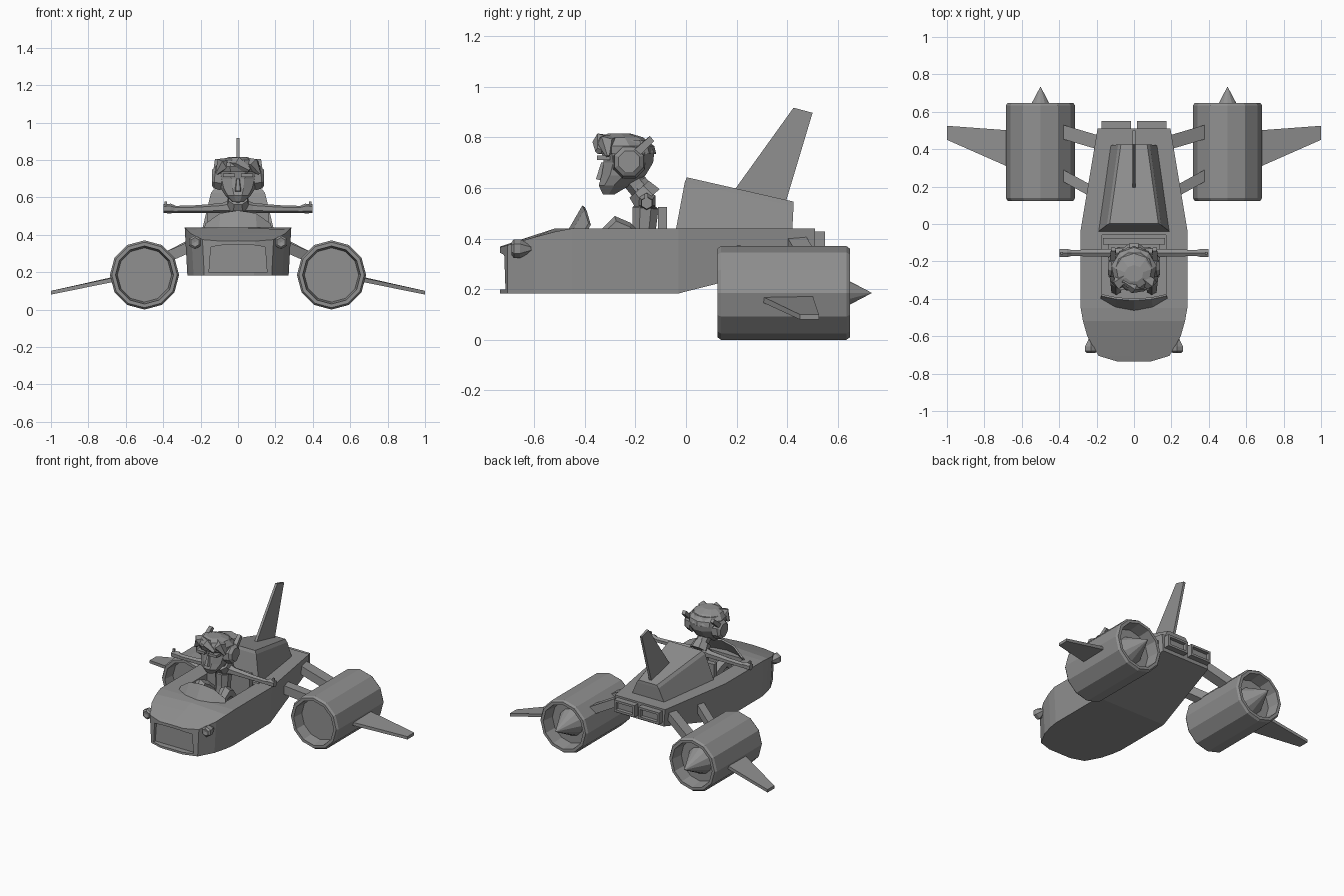
import bpy, bmesh
from math import sin, cos, pi
from mathutils import Vector

if "Cube" in bpy.data.objects:
    bpy.data.objects.remove(bpy.data.objects["Cube"])

# Dark grey used on every part
grey = bpy.data.materials.new("dark_grey")
grey.diffuse_color = (.28, .28, .28, 1)
grey.use_nodes = True
grey.node_tree.nodes["Principled BSDF"].inputs["Base Color"].default_value = grey.diffuse_color


def mesh(name, verts, faces):
    bm = bmesh.new()
    vs = [bm.verts.new(v) for v in verts]
    for f in faces:
        bm.faces.new([vs[i] for i in f])
    bmesh.ops.remove_doubles(bm, verts=bm.verts, dist=1e-5)
    bmesh.ops.recalc_face_normals(bm, faces=bm.faces)
    me = bpy.data.meshes.new(name)
    bm.to_mesh(me)
    bm.free()
    me.materials.append(grey)
    ob = bpy.data.objects.new(name, me)
    bpy.context.collection.objects.link(ob)
    return ob


def loft(name, rings, caps=True):
    """Closed skin through rings of equal point count, with end caps."""
    n, m = len(rings[0]), len(rings)
    faces = [(k * n + i, k * n + (i + 1) % n, (k + 1) * n + (i + 1) % n, (k + 1) * n + i)
             for k in range(m - 1) for i in range(n)]
    if caps:
        faces += [tuple(range(n)), tuple(range((m - 1) * n, m * n))]
    return mesh(name, [v for r in rings for v in r], faces)


def box(name, x, y, z):
    return loft(name, [[(x[0], y[0], h), (x[1], y[0], h), (x[1], y[1], h), (x[0], y[1], h)] for h in z])


def limb(name, points, radii, n=6):
    """Tapered faceted tube through points."""
    pts = [Vector(p) for p in points]
    rings = []
    for i, p in enumerate(pts):
        d = pts[min(i + 1, len(pts) - 1)] - pts[max(i - 1, 0)]
        q = d.to_track_quat('Z', 'Y')
        rings.append([p + q @ Vector((radii[i] * cos(2 * pi * (k + .5) / n),
                                      radii[i] * sin(2 * pi * (k + .5) / n), 0)) for k in range(n)])
    return loft(name, rings)


def lathe_y(name, profile, n, cx, cz):
    """Revolve (radius, y) pairs, starting and ending at radius 0, around an axis along y."""
    return loft(name, [[(cx + r * sin(2 * pi * k / n), y, cz + r * cos(2 * pi * k / n)) for k in range(n)]
                       for r, y in profile], caps=False)


def oval_rings(sections, n=10):
    """Horizontal ovals from (z, front y, back y, half width)."""
    return [[(w * sin(2 * pi * (k + .5) / n), (f + b) / 2 - (b - f) / 2 * cos(2 * pi * (k + .5) / n), z)
             for k in range(n)] for z, f, b, w in sections]


def cut(ob, cutter):
    cutter.hide_render = True
    mod = ob.modifiers.new("cut", 'BOOLEAN')
    mod.operation, mod.solver, mod.object = 'DIFFERENCE', 'EXACT', cutter
    bpy.context.view_layer.objects.active = ob
    bpy.ops.object.modifier_apply(modifier=mod.name)
    bpy.data.objects.remove(cutter)


# Hull: stations of (y, half width, bottom z, side top z, centre top z)
stations = [(-.735, .09, .183, .366, .368), (-.705, .19, .183, .374, .378), (-.6, .25, .183, .405, .413),
            (-.518, .273, .183, .427, .44), (-.45, .285, .183, .44, .44), (-.03, .285, .183, .44, .44),
            (.51, .195, .32, .44, .44)]
hull = loft("hull", [[(-w * .95, y, b), (w * .95, y, b), (w, y, t), (0, y, c), (-w, y, t)]
                     for y, w, b, t, c in stations])
cut(hull, box("cockpit_cutter", (-.17, .17), (-.4, -.06), (.25, .6)))
cut(hull, loft("nose_cutter", [[(-.155, y, .198), (.155, y, .198), (.145, y, .335), (.07, y, .347),
                                (-.07, y, .347), (-.145, y, .335)] for y in (-.8, -.695)]))

# Windshield
base = [(-.18, -.40), (-.1, -.447), (0, -.465), (.1, -.447), (.18, -.40)]
top = [(-.175, -.385, .46), (-.095, -.402, .515), (0, -.41, .53), (.095, -.402, .515), (.175, -.385, .46)]
shield = mesh("windshield", [(x, y, .435) for x, y in base] + top,
              [(i, i + 1, i + 6, i + 5) for i in range(4)])
sol = shield.modifiers.new("thickness", 'SOLIDIFY')
sol.thickness = .012


# Rear fairing and tail fin
def quad(w0, y0, z0, w1, y1, z1):
    return [(-w0, y0, z0), (w0, y0, z0), (w1, y1, z1), (-w1, y1, z1)]


loft("rear_fairing", [quad(.19, -.04, .435, .125, .42, .435), quad(.145, -.005, .622, .085, .425, .527),
                      quad(.13, .003, .642, .07, .425, .546)])
loft("tail_fin", [quad(.009, .19, .59, .009, .39, .53), quad(.008, .425, .917, .008, .5, .897)])

# Seat
box("seat_back", (-.165, .165), (-.11, -.075), (.25, .525))
box("seat_base", (-.14, .14), (-.28, -.1), (.25, .33))

for s, side in ((1, "right"), (-1, "left")):
    # Engine with front and rear recess and tail cone
    lathe_y("engine_" + side, [(0, .2), (.145, .2), (.155, .124), (.175, .124), (.185, .138), (.185, .634),
                               (.175, .648), (.155, .648), (.145, .56), (.092, .56), (0, .735)], 12, s * .5, .185)
    # Engine wing
    loft("wing_" + side, [[(s * .66, .30, .149), (s * .66, .30, .172), (s * .66, .50, .176), (s * .66, .50, .153)],
                          [(s, .45, .08), (s, .45, .1), (s, .525, .1), (s, .525, .08)]])
    # Struts between hull and engine
    for nm, hy, ey, w, hz, hx in (("front", .16, .265, .032, .37, .2), ("rear", .43, .495, .038, .40, .17)):
        loft(f"{nm}_strut_{side}",
             [[(s * hx, hy - w, hz - .04), (s * hx, hy + w, hz - .04), (s * hx, hy + w, hz + .02), (s * hx, hy - w, hz + .02)],
              [(s * .39, ey - w, .245), (s * .39, ey + w, .245), (s * .39, ey + w, .308), (s * .39, ey - w, .308)]])
    # Headlight
    lathe_y("headlight_" + side, [(0, -.685), (.025, -.69), (.037, -.68), (.037, -.655), (.012, -.61), (0, -.61)],
            6, s * .23, .36)
    # Exhaust box
    ex = box("exhaust_" + side, sorted((s * .015, s * .175)), (.49, .55), (.345, .427))
    cut(ex, box("exhaust_cutter", sorted((s * .03, s * .16)), (.525, .6), (.36, .412)))
    # Arm and hand, stretched sideways
    limb("arm_" + side, [(s * .03, -.155, .55), (s * .08, -.155, .543), (s * .22, -.155, .537), (s * .345, -.155, .535)],
         [.04, .027, .021, .019])
    limb("hand_" + side, [(s * .335, -.155, .537), (s * .36, -.155, .54), (s * .397, -.155, .54)], [.018, .026, .024])
    limb("thumb_" + side, [(s * .385, -.157, .55), (s * .387, -.157, .578)], [.011, .009], 4)
    # Leg with raised knee
    limb("leg_" + side, [(s * .06, -.15, .34), (s * .09, -.245, .43), (s * .095, -.275, .448), (s * .095, -.305, .42),
                         (s * .095, -.35, .27)], [.04, .042, .042, .035, .03])
    # Ear cup and headset arm
    limb("ear_cup_" + side, [(s * .085, -.225, .7), (s * .125, -.225, .705), (s * .14, -.225, .705)], [.068, .062, .045], 8)
    limb("headset_arm_" + side, [(s * .115, -.2, .735), (s * .11, -.135, .795)], [.022, .018], 4)
    # Brow ridge and swept locks of hair
    box("brow_" + side, sorted((s * .015, s * .08)), (-.352, -.3), (.71, .728))
    limb("outer_lock_" + side, [(s * .03, -.27, .79), (s * .085, -.315, .775), (s * .115, -.31, .725)], [.025, .038, .008], 5)

# Torso, neck and scarf
limb("torso", [(0, -.165, .3), (0, -.165, .44), (0, -.16, .52), (0, -.155, .575), (0, -.19, .62)],
     [.065, .05, .056, .045, .04], 8)
limb("neck", [(0, -.16, .57), (0, -.23, .66)], [.042, .045], 6)
limb("scarf", [(0, -.15, .555), (0, -.185, .595)], [.066, .055], 8)

# Head
loft("head", oval_rings([(.575, -.33, -.28, .03), (.61, -.348, -.22, .068), (.65, -.338, -.155, .095),
                         (.70, -.33, -.125, .108), (.74, -.338, -.12, .115), (.79, -.33, -.15, .1)]))
# Hair cap with forelock
loft("hair", oval_rings([(.735, -.35, -.118, .12), (.765, -.362, -.125, .122), (.80, -.345, -.17, .095),
                         (.815, -.31, -.22, .05)], 9))
limb("forelock", [(-.06, -.3, .79), (0, -.335, .782), (.06, -.345, .745)], [.02, .037, .014], 5)
# Nose
loft("nose", [[(-.02, -.33, .628), (.02, -.33, .628), (.012, -.356, .635), (-.012, -.356, .635)],
              [(-.01, -.32, .7), (.01, -.32, .7), (.006, -.335, .7), (-.006, -.335, .7)]])
